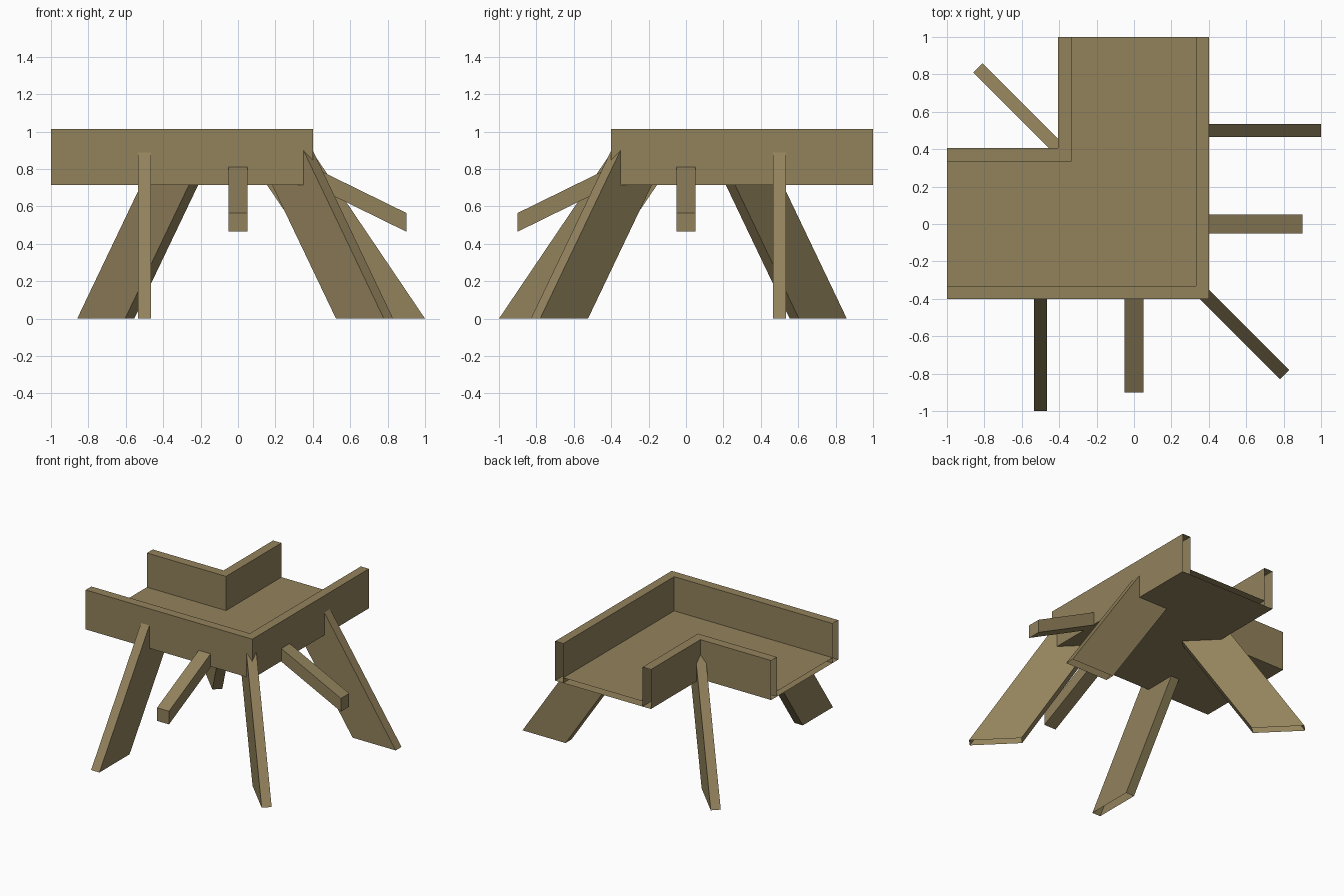
import bpy, bmesh, math
from mathutils import Matrix, Vector

if "Cube" in bpy.data.objects:
    bpy.data.objects.remove(bpy.data.objects["Cube"])

wood = bpy.data.materials.new("weathered wood")
wood.diffuse_color = (0.29, 0.225, 0.108, 1)
wood.use_nodes = True
wood.node_tree.nodes["Principled BSDF"].inputs["Base Color"].default_value = wood.diffuse_color


def prism(name, loop, offset, matrix=None, drop=None):
    """Extrude a 3D outline by offset; drop(centre) picks faces to leave open."""
    bm = bmesh.new()
    face = bm.faces.new([bm.verts.new(p) for p in loop])
    ext = bmesh.ops.extrude_face_region(bm, geom=[face], use_keep_orig=True)
    moved = [g for g in ext["geom"] if isinstance(g, bmesh.types.BMVert)]
    bmesh.ops.translate(bm, verts=moved, vec=Vector(offset))
    bmesh.ops.recalc_face_normals(bm, faces=bm.faces)
    if drop:
        gone = [f for f in bm.faces if drop(f.calc_center_median())]
        bmesh.ops.delete(bm, geom=gone, context='FACES')
    if matrix:
        bm.transform(matrix)
    mesh = bpy.data.meshes.new(name)
    bm.to_mesh(mesh)
    bm.free()
    mesh.materials.append(wood)
    ob = bpy.data.objects.new(name, mesh)
    bpy.context.collection.objects.link(ob)
    return ob


# L-shaped trough: each part runs from the x = -1 end round to the y = 1 end
def trough_part(name, near, far, z0, z1):
    # near / far: distance of each side from the centre line towards the outer corner
    outline = [(-1, -near), (near, -near), (near, 1), (far, 1), (far, -far), (-1, -far)]
    prism(name, [(x, y, z0) for x, y in outline], (0, 0, z1 - z0),
          drop=lambda c: c.x < -0.99 or c.y > 0.99)


BOTTOM, TOP = 0.715, 1.015
trough_part("outer_wall", 0.4, 0.332, BOTTOM, TOP)
trough_part("inner_wall", -0.335, -0.405, BOTTOM, TOP)
trough_part("floor", 0.332, -0.335, BOTTOM, 0.755)


# Sloping parts: side profile in (radius, z), swung round z and shifted sideways
def strut(name, profile, width, angle, origin=(0, 0), open_base=False):
    place = Matrix.Translation((*origin, 0)) @ Matrix.Rotation(math.radians(angle), 4, 'Z')
    prism(name, [(r, -width / 2, z) for r, z in profile], (0, width, 0), place,
          (lambda c: c.z < 0.001) if open_base else None)


SLOPE = 1.48


def leg(name, foot, top_r, angle, origin=(0, 0)):
    inner = foot - 0.362
    profile = [(foot, 0), (top_r, (foot - top_r) * SLOPE), (top_r, BOTTOM + 0.005),
               (inner - (BOTTOM + 0.005) / SLOPE, BOTTOM + 0.005), (inner, 0)]
    strut(name, profile, 0.07, angle, origin, True)


leg("front_leg", 1.0, 0.385, -90, (-0.5, 0))
leg("right_leg", 1.0, 0.385, 0, (0, 0.5))
leg("outer_corner_leg", 1.138, 0.515, -45)
leg("inner_corner_leg", 1.181, 0.555, 135)

# Short bars sticking out of the outer walls
bar = [(0.9, 0.465), (0.9, 0.565), (0.37, 0.825), (0.37, 0.725)]
strut("front_bar", bar, 0.1, -90)
strut("right_bar", bar, 0.1, 0)
